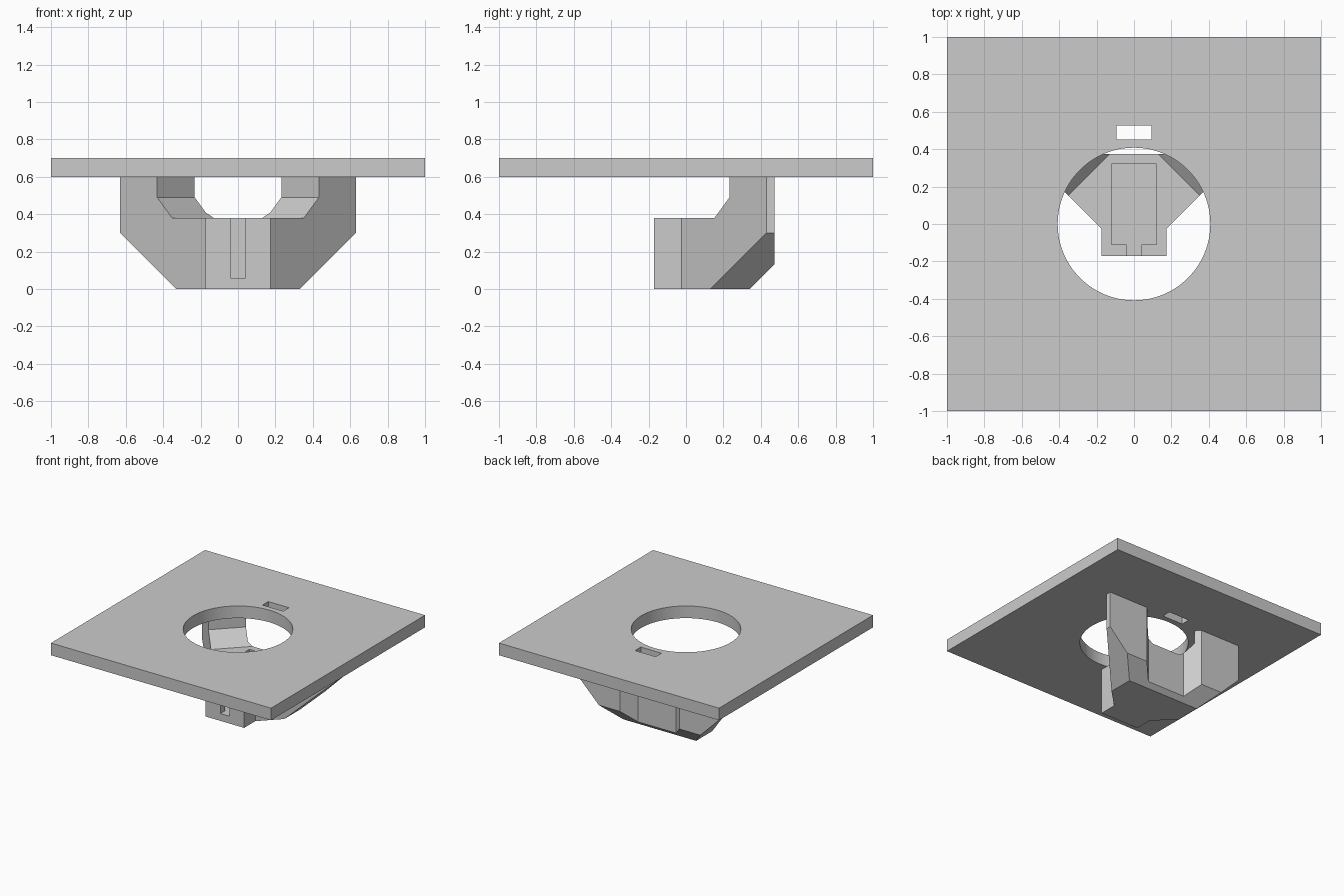
import bpy, bmesh, math

cube = bpy.data.objects.get("Cube")
if cube:
    bpy.data.objects.remove(cube, do_unlink=True)

GREY = (0.6, 0.6, 0.6, 1.0)
grey = bpy.data.materials.new("light grey")
grey.use_nodes = True
grey.diffuse_color = GREY
grey.node_tree.nodes["Principled BSDF"].inputs["Base Color"].default_value = GREY


def loft(name, rings):
    """Solid through matching rings of 3D points, capped at both ends."""
    bm = bmesh.new()
    loops = [[bm.verts.new(p) for p in ring] for ring in rings]
    n = len(loops[0])
    for low, high in zip(loops, loops[1:]):
        for i in range(n):
            j = (i + 1) % n
            bm.faces.new((low[i], low[j], high[j], high[i]))
    bm.faces.new(loops[0][::-1])
    bm.faces.new(loops[-1])
    bmesh.ops.recalc_face_normals(bm, faces=bm.faces)
    mesh = bpy.data.meshes.new(name)
    bm.to_mesh(mesh)
    bm.free()
    mesh.materials.append(grey)
    obj = bpy.data.objects.new(name, mesh)
    bpy.context.collection.objects.link(obj)
    return obj


def prism(name, outline, z0, z1):
    return loft(name, [[(x, y, z) for x, y in outline] for z in (z0, z1)])


def box(name, x, y0, y1, z0, z1):
    return prism(name, [(-x, y0), (x, y0), (x, y1), (-x, y1)], z0, z1)


def cut(target, *cutters):
    """Subtract the cutters, then remove them."""
    for cutter in cutters:
        cutter.hide_render = True
        mod = target.modifiers.new("cut", 'BOOLEAN')
        mod.operation = 'DIFFERENCE'
        mod.solver = 'EXACT'
        mod.object = cutter
    bpy.context.view_layer.update()
    graph = bpy.context.evaluated_depsgraph_get()
    mesh = bpy.data.meshes.new_from_object(target.evaluated_get(graph))
    target.modifiers.clear()
    target.data = mesh
    for cutter in cutters:
        bpy.data.objects.remove(cutter, do_unlink=True)


# Square plate with a round opening and a small slot behind it
plate = box("mounting_plate", 1, -1, 1, 0.6, 0.7)
circle = [(0.408 * math.cos(a), 0.408 * math.sin(a))
          for a in (math.tau * i / 96 for i in range(96))]
cut(plate,
    prism("round_cutter", circle, 0.5, 0.8),
    box("slot_cutter", 0.094, 0.452, 0.527, 0.5, 0.8))

# Bracket under the plate: half outline mirrored, notched at the back
half = [(0.175, -0.17), (0.175, -0.025), (0.63, 0.43),
        (0.63, 0.472), (0.27, 0.472), (0.173, 0.375)]
outline = half + [(-x, y) for x, y in reversed(half)]
bracket = prism("bracket", outline, 0, 0.6)


def diamond(r, z):
    return [(r, 0, z), (0, r, z), (-r, 0, z), (0, -r, z)]


# Saddle between the two arms, with sloped then upright inner walls
cutters = [loft("saddle_cutter", [diamond(0.505, 0.38), diamond(0.665, 0.49),
                                  diamond(0.665, 0.8)])]

# Sloped undersides at both sides and the back
for side in (-1, 1):
    tri = [(0.23, -0.1), (0.83, -0.1), (0.83, 0.5)]
    cutters.append(loft("side_cutter", [[(side * x, y, z) for x, z in tri]
                                        for y in (-1, 1)]))
tri = [(0.24, -0.1), (0.64, -0.1), (0.64, 0.3)]
cutters.append(loft("back_cutter", [[(x, y, z) for y, z in tri]
                                    for x in (-1, 1)]))

# Pocket open at the top, with a narrow slit through the front
pocket = [(-0.04, -0.3), (0.04, -0.3), (0.04, -0.11), (0.12, -0.11),
          (0.12, 0.32), (-0.12, 0.32), (-0.12, -0.11), (-0.04, -0.11)]
cutters.append(prism("pocket_cutter", pocket, 0.06, 0.7))
cut(bracket, *cutters)
